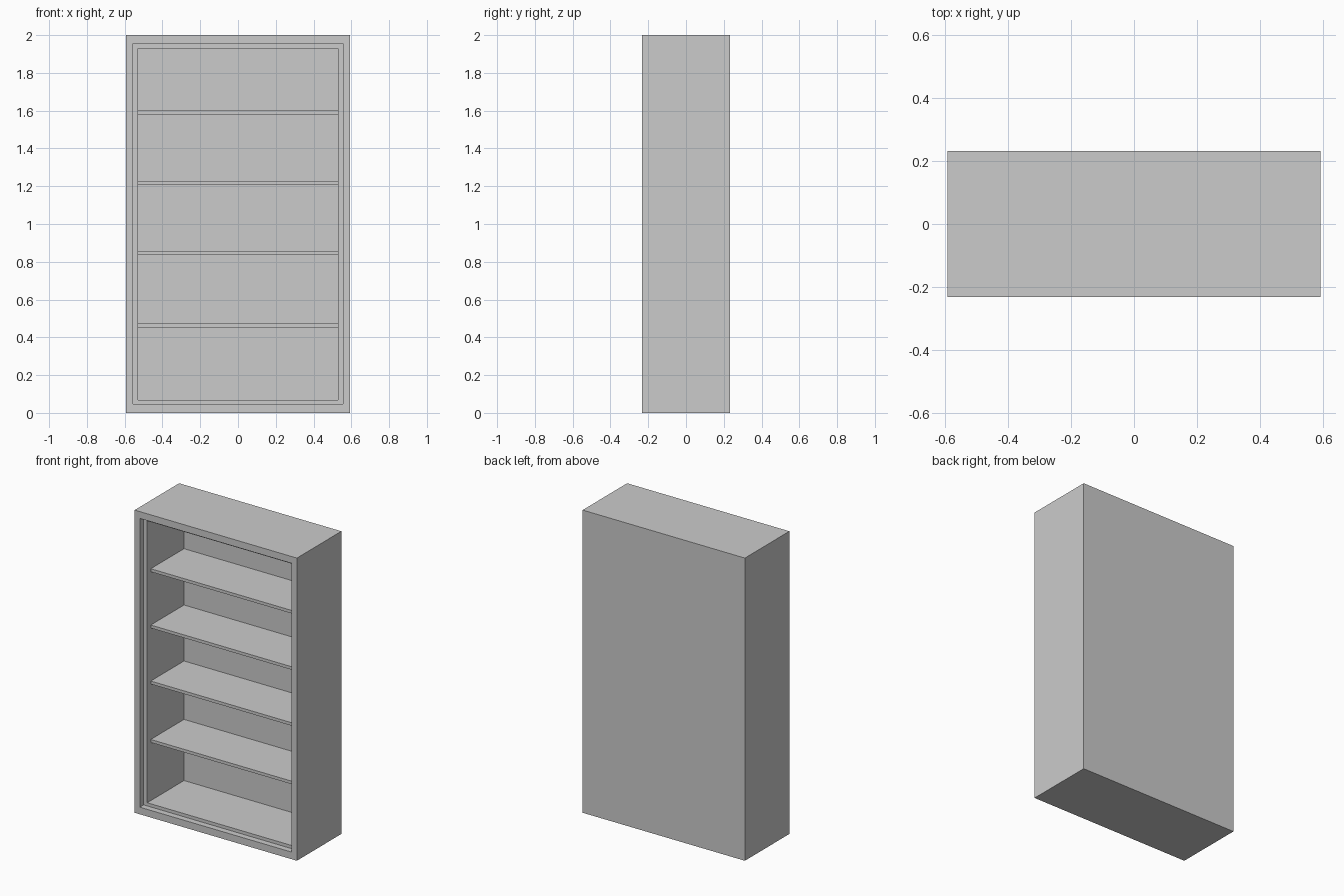
import bpy, bmesh

if "Cube" in bpy.data.objects:
    bpy.data.objects.remove(bpy.data.objects["Cube"])

W, D, H = 0.593, 0.232, 2.0      # half width, half depth, height


def mesh_object(name, bm):
    bmesh.ops.recalc_face_normals(bm, faces=bm.faces)
    mesh = bpy.data.meshes.new(name)
    bm.to_mesh(mesh)
    bm.free()
    obj = bpy.data.objects.new(name, mesh)
    bpy.context.collection.objects.link(obj)
    return obj


def box(name, x0, x1, y0, y1, z0, z1):
    bm = bmesh.new()
    bmesh.ops.create_cube(bm, size=1)
    bmesh.ops.scale(bm, vec=(x1 - x0, y1 - y0, z1 - z0), verts=bm.verts)
    bmesh.ops.translate(bm, vec=((x0 + x1) / 2, (y0 + y1) / 2, (z0 + z1) / 2), verts=bm.verts)
    return mesh_object(name, bm)


# Cabinet: rectangular loops running from the back, round the front rim,
# down the door rebate and into the interior
loops = [  # half width, y, bottom z, top z
    (W, D, 0, H),
    (W, -D, 0, H),
    (0.555, -D, 0.047, 1.955),
    (0.555, -D + 0.04, 0.047, 1.955),
    (0.529, -D + 0.04, 0.068, 1.93),
    (0.529, D - 0.04, 0.068, 1.93),
]
bm = bmesh.new()
rings = [[bm.verts.new(p) for p in ((-w, y, z0), (w, y, z0), (w, y, z1), (-w, y, z1))]
         for w, y, z0, z1 in loops]
for a, b in zip(rings, rings[1:]):
    for i in range(4):
        j = (i + 1) % 4
        bm.faces.new((a[i], a[j], b[j], b[i]))
bm.faces.new(rings[0])
bm.faces.new(rings[-1])
mesh_object("cabinet", bm)

# Shelves, set back from the rebate
for n, top in enumerate((0.472, 0.858, 1.228, 1.6), 1):
    box(f"shelf_{n}", -0.529, 0.529, -D + 0.077, D - 0.04, top - 0.02, top)
